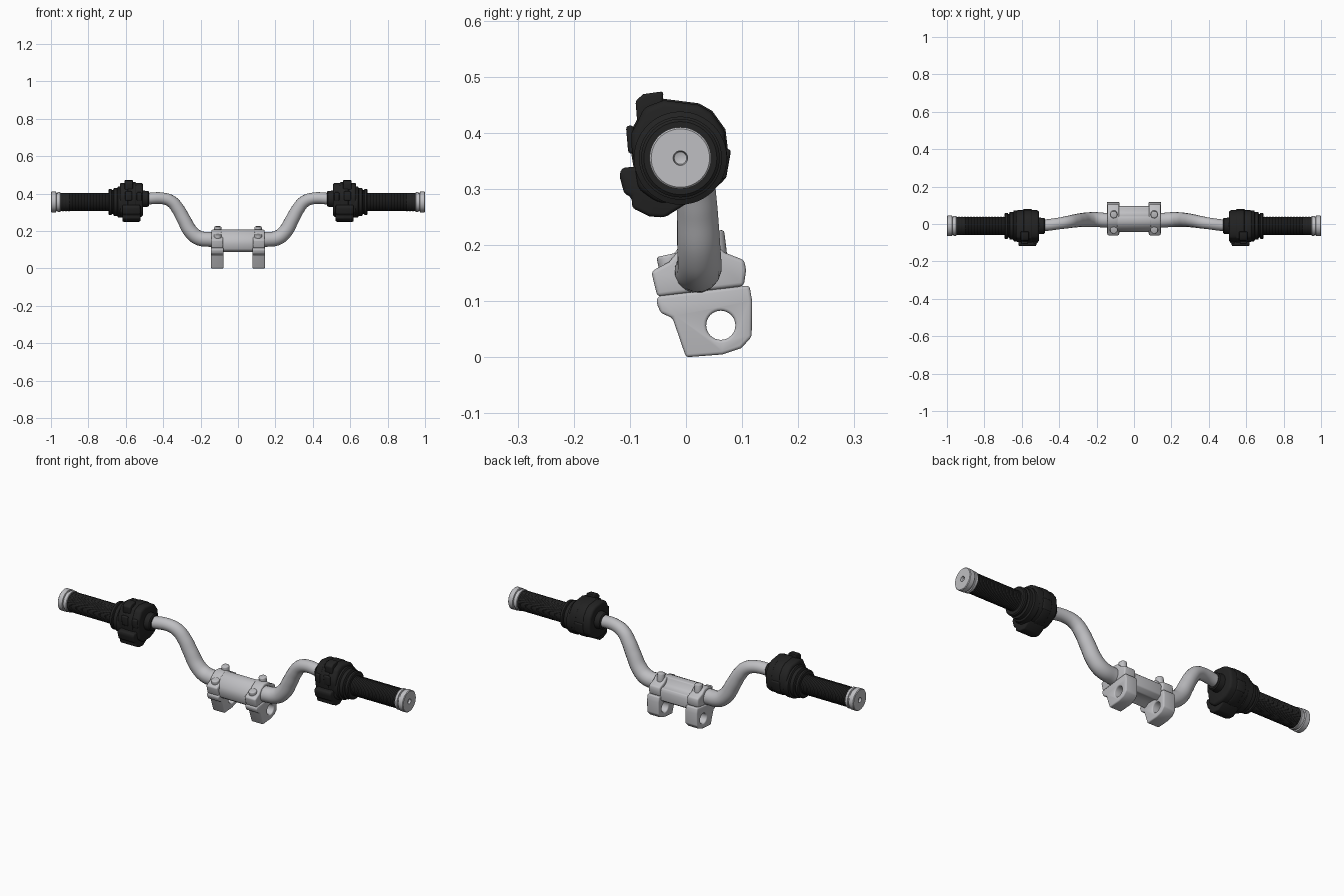
import bpy, bmesh
from math import pi, radians
from mathutils import Matrix, Vector

cube = bpy.data.objects.get("Cube")
if cube:
    bpy.data.objects.remove(cube)


def material(name, rgb):
    m = bpy.data.materials.new(name)
    m.use_nodes = True
    m.diffuse_color = (*rgb, 1)
    b = m.node_tree.nodes["Principled BSDF"]
    b.inputs["Base Color"].default_value = (*rgb, 1)
    b.inputs["Roughness"].default_value = 0.6
    return m


SILVER = material("silver metal", (0.52, 0.52, 0.54))
BLACK = material("black rubber", (0.016, 0.016, 0.016))
GRIP_Y, GRIP_Z = -0.01, 0.355


def activate(ob):
    bpy.ops.object.select_all(action='DESELECT')
    ob.select_set(True)
    bpy.context.view_layer.objects.active = ob


def finish(name, bm, mat, bevel=0, mirror=True, hole=None):
    """Turn a bmesh into an object, then drill, bevel, mirror and shade it."""
    bmesh.ops.recalc_face_normals(bm, faces=bm.faces)
    me = bpy.data.meshes.new(name)
    bm.to_mesh(me)
    bm.free()
    ob = bpy.data.objects.new(name, me)
    bpy.context.collection.objects.link(ob)
    me.materials.append(mat)
    if hole:
        m = ob.modifiers.new("hole", 'BOOLEAN')
        m.object = hole
        m.solver = 'EXACT'
    if bevel:
        m = ob.modifiers.new("bevel", 'BEVEL')
        m.width = bevel
        m.segments = 3
        m.limit_method = 'ANGLE'
        m.angle_limit = radians(35)
    if mirror:
        m = ob.modifiers.new("mirror", 'MIRROR')
        m.use_mirror_merge = False
    activate(ob)
    for m in list(ob.modifiers):
        bpy.ops.object.modifier_apply(modifier=m.name)
    bpy.ops.object.shade_smooth_by_angle(angle=radians(38))
    return ob


def extrude(name, profile, x0, x1, mat, bevel=0.006, **kw):
    """Extrude a (y, z) outline along x."""
    bm = bmesh.new()
    face = bm.faces.new([bm.verts.new((x0, y, z)) for y, z in profile])
    new = bmesh.ops.extrude_face_region(bm, geom=[face])["geom"]
    verts = [v for v in new if isinstance(v, bmesh.types.BMVert)]
    bmesh.ops.translate(bm, verts=verts, vec=(x1 - x0, 0, 0))
    return finish(name, bm, mat, bevel, **kw)


def lathe(name, profile, mat, y=GRIP_Y, z=GRIP_Z, steps=48, **kw):
    """Spin an (x, radius) outline around an axis parallel to x."""
    bm = bmesh.new()
    vs = [bm.verts.new((x, y, z + r)) for x, r in profile]
    es = [bm.edges.new(p) for p in zip(vs, vs[1:])]
    bmesh.ops.spin(bm, geom=vs + es, cent=(0, y, z), axis=(1, 0, 0),
                   angle=2 * pi, steps=steps, use_duplicate=False)
    bmesh.ops.remove_doubles(bm, verts=bm.verts, dist=1e-5)
    return finish(name, bm, mat, **kw)


def box(name, centre, size, mat, tilt=0, bevel=0.006):
    bm = bmesh.new()
    mx = (Matrix.Translation(centre) @ Matrix.Rotation(radians(tilt), 4, 'X')
          @ Matrix.Diagonal((*size, 1)))
    bmesh.ops.create_cube(bm, size=1, matrix=mx)
    return finish(name, bm, mat, bevel)


def bolt(name, centre, radius, height, mat, tilt):
    bm = bmesh.new()
    mx = Matrix.Translation(centre) @ Matrix.Rotation(radians(tilt), 4, 'X')
    bmesh.ops.create_cone(bm, cap_ends=True, segments=24, radius1=radius,
                          radius2=radius, depth=height, matrix=mx)
    return finish(name, bm, mat, 0.005)


# Bent tube, thicker in the middle and thinner at the grips
half = [(0.15, 0.02, 0.155, 0.04), (0.21, 0.024, 0.163, 0.04),
        (0.25, 0.023, 0.194, 0.039), (0.29, 0.02, 0.262, 0.037),
        (0.32, 0.016, 0.316, 0.035), (0.355, 0.01, 0.357, 0.033),
        (0.4, 0.003, 0.374, 0.031), (0.48, -0.007, 0.373, 0.031),
        (0.6, -0.01, 0.361, 0.031), (0.72, -0.01, 0.355, 0.031)]
path = [(-x, y, z, r) for x, y, z, r in reversed(half)] + half
cu = bpy.data.curves.new("handlebar_tube", 'CURVE')
cu.dimensions = '3D'
cu.bevel_depth = 1
cu.bevel_resolution = 6
cu.resolution_u = 8
cu.use_fill_caps = True
sp = cu.splines.new('BEZIER')
sp.bezier_points.add(len(path) - 1)
for p, (x, y, z, r) in zip(sp.bezier_points, path):
    p.co = (x, y, z)
    p.radius = r
    p.handle_left_type = p.handle_right_type = 'AUTO'
cu.materials.append(SILVER)
tube = bpy.data.objects.new("handlebar_tube", cu)
bpy.context.collection.objects.link(tube)
activate(tube)
bpy.ops.object.convert(target='MESH')
bpy.ops.object.shade_smooth_by_angle(angle=radians(40))

# Risers with a mounting hole
cutter = lathe("hole_cutter", [(0, 0), (0, 0.026), (0.3, 0.026), (0.3, 0)],
               SILVER, y=0.062, z=0.057, steps=32, mirror=False)
cutter.hide_render = True
extrude("riser", [(0, 0), (0.065, 0.005), (0.098, 0.016), (0.117, 0.036),
                  (0.118, 0.1), (0.113, 0.128), (-0.05, 0.109),
                  (-0.053, 0.098), (-0.045, 0.079), (-0.024, 0.07)],
        0.077, 0.145, SILVER, 0.009, hole=cutter)
bpy.data.objects.remove(cutter)

# Upper clamps that wrap over the tube
extrude("clamp_cap", [(-0.051, 0.108), (-0.062, 0.153), (-0.03, 0.17),
                      (-0.012, 0.192), (0.015, 0.207), (0.05, 0.205),
                      (0.068, 0.187), (0.104, 0.173), (0.107, 0.155),
                      (0.103, 0.127)], 0.079, 0.143, SILVER, 0.007)
bolt("rear_clamp_bolt", (0.108, 0.052, 0.2), 0.019, 0.05, SILVER, 7)
bolt("front_clamp_bolt", (0.108, -0.03, 0.168), 0.02, 0.03, SILVER, 12)

# Ridged bridge joining both clamps
extrude("clamp_bridge", [(-0.035, 0.1), (-0.044, 0.13), (-0.04, 0.158),
                         (-0.014, 0.195), (0.012, 0.208), (0.04, 0.205),
                         (0.052, 0.178), (0.068, 0.168), (0.09, 0.167),
                         (0.097, 0.15), (0.095, 0.105), (0.07, 0.088),
                         (0.045, 0.1), (0.01, 0.1), (-0.015, 0.085)],
        -0.09, 0.09, SILVER, 0.005, mirror=False)

# Grip with fine rings
rings = [(0.68, 0)]
for i in range(34):
    x = 0.68 + i * 0.008
    rings += [(x, 0.048), (x + 0.004, 0.0495), (x + 0.006, 0.048)]
lathe("grip", rings + [(0.958, 0.048), (0.958, 0)], BLACK)

# Metal end cap with a groove and a centre hole
lathe("grip_end_cap", [(0.95, 0), (0.95, 0.051), (0.952, 0.053), (0.964, 0.053),
                       (0.966, 0.049), (0.971, 0.049), (0.973, 0.055),
                       (0.997, 0.055), (1, 0.052), (1, 0.013),
                       (0.988, 0.011), (0.984, 0)], SILVER)

# Stepped flange on the outer side of the switch housing
lathe("housing_flange", [(0.61, 0), (0.61, 0.08), (0.613, 0.083), (0.642, 0.083),
                         (0.646, 0.074), (0.664, 0.074), (0.668, 0.063),
                         (0.673, 0.063), (0.676, 0.07), (0.688, 0.07),
                         (0.692, 0.065), (0.692, 0)], BLACK)

# Inner collar
lathe("housing_collar", [(0.475, 0), (0.475, 0.037), (0.48, 0.042),
                         (0.53, 0.046), (0.53, 0)], BLACK, z=0.372)

# Switch housing, split in two halves by a raised seam
body = [(-0.04, 0.458), (0.022, 0.45), (0.045, 0.437), (0.068, 0.405),
        (0.074, 0.355), (0.066, 0.317), (0.035, 0.29), (0.002, 0.277),
        (-0.05, 0.275), (-0.085, 0.3), (-0.092, 0.345), (-0.097, 0.375),
        (-0.097, 0.4), (-0.086, 0.42), (-0.075, 0.445)]
extrude("switch_housing", body, 0.508, 0.632, BLACK, 0.012)
c = Vector((-0.01, 0.365))
seam = [tuple(c + (Vector(p) - c) * 1.03) for p in body]
extrude("housing_seam", seam, 0.545, 0.59, BLACK, 0.004)

# Controls on the housing
extrude("top_switch", [(-0.04, 0.474), (-0.076, 0.469), (-0.09, 0.457),
                       (-0.087, 0.42), (-0.045, 0.425)],
        0.562, 0.606, BLACK, 0.005)
extrude("lower_switch", [(-0.06, 0.341), (-0.114, 0.338), (-0.119, 0.325),
                         (-0.11, 0.291), (-0.097, 0.286), (-0.096, 0.266),
                         (-0.065, 0.251), (-0.038, 0.249), (0.006, 0.277)],
        0.522, 0.618, BLACK, 0.007)
box("thumb_button", (0.528, -0.092, 0.385), (0.028, 0.02, 0.045), BLACK, 5)
box("rocker_switch", (0.585, -0.098, 0.388), (0.036, 0.014, 0.05), BLACK, 5)
box("rear_lug", (0.57, 0.066, 0.345), (0.05, 0.02, 0.055), BLACK, -10)
